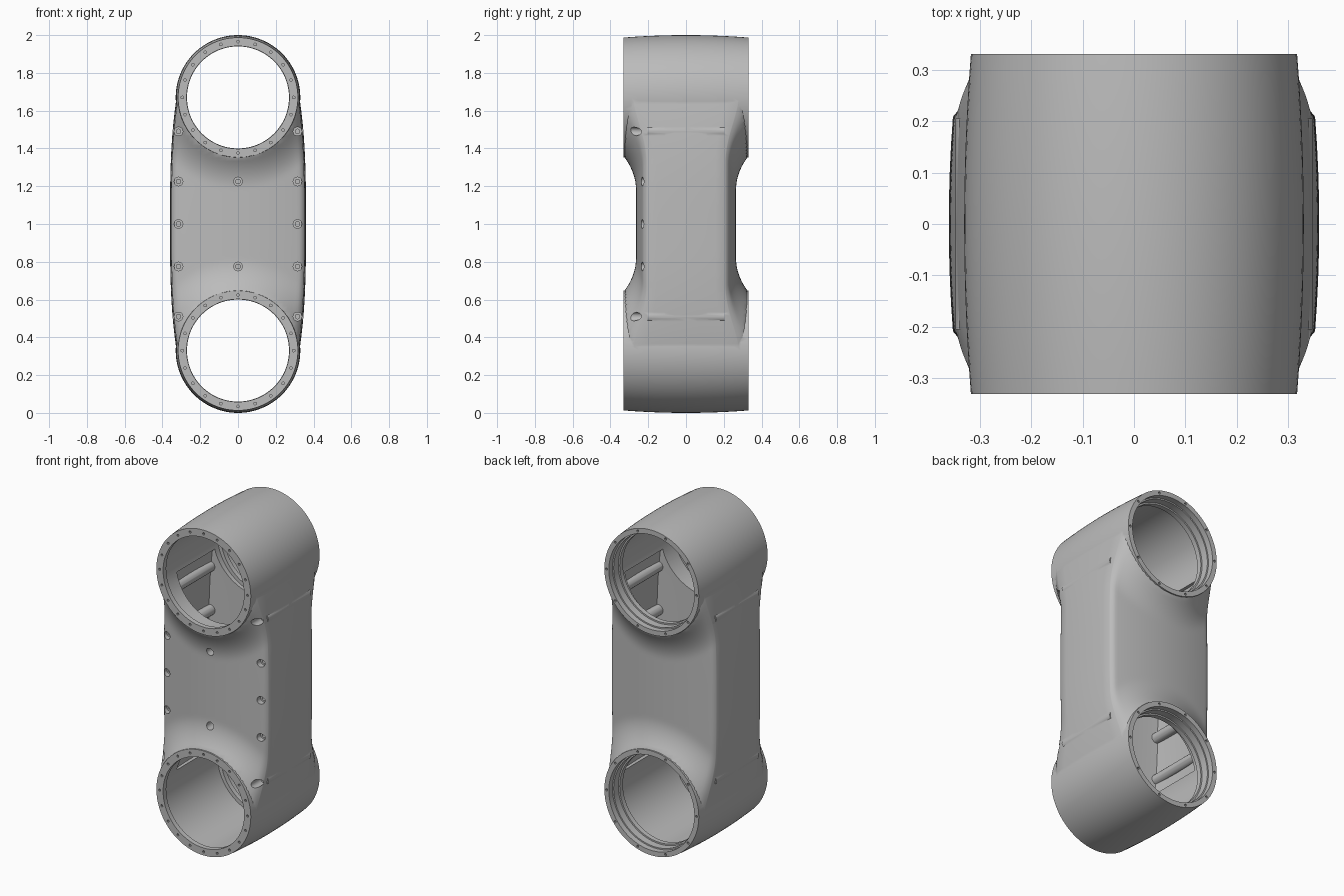
import bpy, bmesh, math

if "Cube" in bpy.data.objects:
    bpy.data.objects.remove(bpy.data.objects["Cube"], do_unlink=True)

RING_Z = 0.67     # joint centres lie this far above and below mid height
RING_R = 0.317    # outer radius of the joint rim
RIM_Y = 0.33      # half depth of the joints


def make_object(name, solids):
    """One mesh object from closed solids, each a stack of equal loops."""
    bm = bmesh.new()
    for loops in solids:
        rows = [[bm.verts.new(p) for p in loop] for loop in loops]
        n = len(rows[0])
        for a, b in zip(rows, rows[1:]):
            for i in range(n):
                j = (i + 1) % n
                bm.faces.new((a[i], a[j], b[j], b[i]))
        bm.faces.new(rows[0])
        bm.faces.new(rows[-1][::-1])
    bmesh.ops.recalc_face_normals(bm, faces=bm.faces)
    mesh = bpy.data.meshes.new(name)
    bm.to_mesh(mesh)
    bm.free()
    ob = bpy.data.objects.new(name, mesh)
    bpy.context.collection.objects.link(ob)
    return ob


def turned(profile, x, z, segments):
    """Loops of (y, radius) turned about an axis along y."""
    angles = [2 * math.pi * i / segments for i in range(segments)]
    return [[(x + r * math.cos(a), y, z + r * math.sin(a)) for a in angles]
            for y, r in profile]


def combine(target, tool, operation):
    """Apply a boolean and discard the tool."""
    tool.hide_render = True
    mod = target.modifiers.new("join", 'BOOLEAN')
    mod.operation = operation
    mod.solver = 'EXACT'
    mod.object = tool
    graph = bpy.context.evaluated_depsgraph_get()
    mesh = bpy.data.meshes.new_from_object(target.evaluated_get(graph))
    target.modifiers.clear()
    target.data = mesh
    bpy.data.objects.remove(tool, do_unlink=True)


def half_width(z):
    return 0.36 - 0.035 * (abs(z - 1) / RING_Z) ** 3


def panel_depth(s, x, z):
    """Half depth of the arm, sweeping up to meet the joint rims."""
    base = 0.265 - 0.042 * s * s
    d = max(0, math.hypot(x, abs(z - 1) - RING_Z) - RING_R)
    sweep = max(0, 1 - d / 0.17) ** 2 * (1 - 0.3 * s ** 6)
    edge = 0.015 * max(0, (abs(s) - 0.93) / 0.07) ** 2
    return base + (0.325 - base) * sweep - edge


def cavity_depth(s, x, z):
    return 0.2 - 0.02 * s * s


def arm_loops(depth, inset, reach, rows):
    """Cross-sections up the arm; each half is repeated by a half turn."""
    steps = [math.sin(math.pi / 2 * i / 16) for i in range(-16, 17)]
    loops = []
    for k in range(rows + 1):
        z = 1 + reach * (2 * k / rows - 1)
        w = half_width(z) - inset
        edge_x = w - 0.008
        half = [(s * edge_x, -depth(s, s * edge_x, z)) for s in steps]
        edge_y = depth(1, edge_x, z)
        for t in (-0.75, -0.5, -0.25, 0, 0.25, 0.5, 0.75):
            half.append((w - 0.008 * t * t, t * edge_y))
        loops.append([(x, y, z) for x, y in half] +
                     [(-x, -y, z) for x, y in half])
    return loops


joints = (1 - RING_Z, 1 + RING_Z)

# Outer casing: waisted arm joined to two barrel-shaped joints
casing = make_object("arm_casing", [arm_loops(panel_depth, 0, 0.75, 90)])
barrel = [(RIM_Y * i / 8, 0.33 - 0.013 * (i / 8) ** 2) for i in range(-8, 9)]
combine(casing, make_object("joint_barrels",
        [turned(barrel, 0, z, 96) for z in joints]), 'UNION')

# Hollow interior and stepped joint bores
combine(casing, make_object("cavity_cutter",
        [arm_loops(cavity_depth, 0.03, 0.6, 24)]), 'DIFFERENCE')
bore = [(-0.4, 0.272), (-0.3, 0.272), (-0.3, 0.292), (0.22, 0.292),
        (0.22, 0.27), (0.25, 0.27), (0.25, 0.279), (0.295, 0.279),
        (0.295, 0.287), (0.4, 0.287)]
combine(casing, make_object("bore_cutter",
        [turned(bore, 0, z, 96) for z in joints]), 'DIFFERENCE')

# Screw posts running front to back inside the casing
bolts = [(side * 0.315, 1 + dz) for side in (-1, 1)
         for dz in (-0.49, -0.225, 0, 0.225, 0.49)]
bolts += [(0, 0.775), (0, 1.225)]
combine(casing, make_object("screw_posts",
        [turned([(-0.205, 0.032), (0.205, 0.032)], x, z, 20)
         for x, z in bolts]), 'UNION')

# Counterbored screw holes and small rim holes
holes = [turned([(-0.4, 0.023), (-0.2, 0.023), (-0.2, 0.012), (-0.15, 0.012)],
                x, z, 20) for x, z in bolts]
for z in joints:
    for count, radius, y0, y1 in ((20, 0.295, -0.4, -0.315),
                                  (10, 0.302, 0.315, 0.4)):
        for i in range(count):
            a = 2 * math.pi * (i + 0.5 * (count == 10)) / count
            holes.append(turned([(y0, 0.007), (y1, 0.007)],
                                radius * math.sin(a),
                                z + radius * math.cos(a), 10))
combine(casing, make_object("hole_cutter", holes), 'DIFFERENCE')

# Single grey finish
grey = bpy.data.materials.new("plain_grey")
grey.use_nodes = True
colour = (0.5, 0.5, 0.5, 1)
grey.diffuse_color = colour
grey.node_tree.nodes["Principled BSDF"].inputs["Base Color"].default_value = colour
casing.data.materials.clear()
casing.data.materials.append(grey)
for face in casing.data.polygons:
    face.material_index = 0

bpy.ops.object.select_all(action='DESELECT')
casing.select_set(True)
bpy.context.view_layer.objects.active = casing
bpy.ops.object.shade_smooth_by_angle(angle=math.radians(32))
